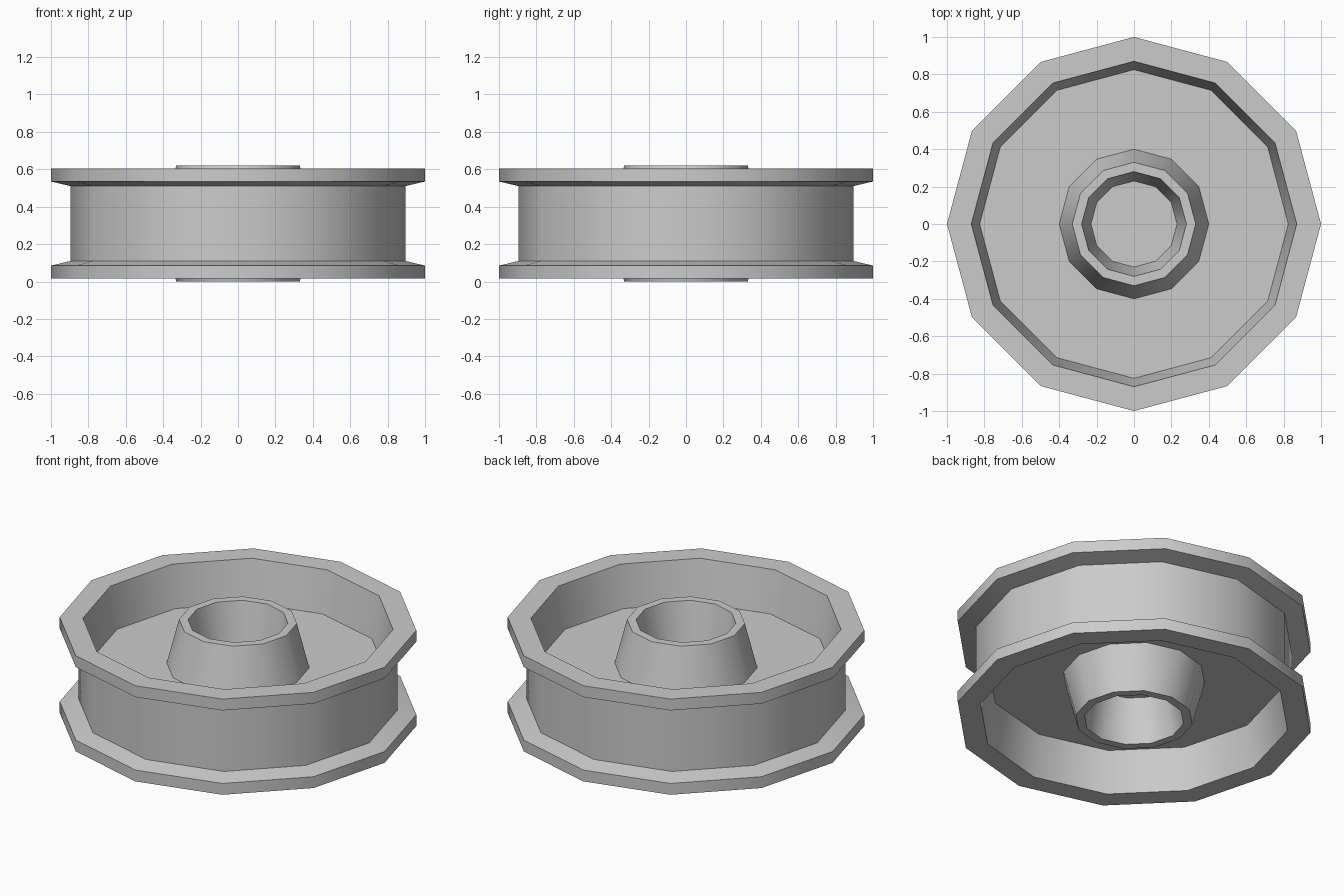
import bpy, bmesh, math

SIDES = 12
MID = 0.31  # height of the mirror plane

cube = bpy.data.objects.get("Cube")
if cube:
    bpy.data.objects.remove(cube, do_unlink=True)

grey = bpy.data.materials.new("plain_grey")
grey.use_nodes = True
colour = (0.6, 0.6, 0.6, 1)
grey.diffuse_color = colour
grey.node_tree.nodes["Principled BSDF"].inputs["Base Color"].default_value = colour


def lathe(name, profile):
    """Spin an (r, z) profile; a radius of 0 closes the end with a flat cap."""
    bm = bmesh.new()
    rings = []
    for r, z in profile:
        rings.append([bm.verts.new((r * math.cos(a), r * math.sin(a), z))
                      for a in (math.tau * i / SIDES for i in range(SIDES))])
    for low, high in zip(rings, rings[1:]):
        for i in range(SIDES):
            j = (i + 1) % SIDES
            bm.faces.new((low[i], low[j], high[j], high[i]))
    bm.faces.new(rings[-1])
    bm.faces.new(rings[0][::-1])
    bmesh.ops.recalc_face_normals(bm, faces=bm.faces)
    mesh = bpy.data.meshes.new(name)
    bm.to_mesh(mesh)
    bm.free()
    mesh.materials.append(grey)
    obj = bpy.data.objects.new(name, mesh)
    bpy.context.collection.objects.link(obj)
    bpy.ops.object.select_all(action="DESELECT")
    obj.select_set(True)
    bpy.context.view_layer.objects.active = obj
    bpy.ops.object.shade_smooth_by_angle(angle=math.radians(31))
    return obj


# Upper half, from the groove over the rim, across the web, up the hub, into the bore
upper = [
    (0.895, 0.51), (1.0, 0.535), (1.0, 0.605),  # drum edge and flange
    (0.87, 0.605), (0.825, 0.35),               # dished inner wall
    (0.40, 0.35), (0.33, 0.62),                 # web and hub cone
    (0.28, 0.62), (0.23, 0.35),                 # hub lip and bore
]
lower = [(r, 2 * MID - z) for r, z in reversed(upper)]
lathe("pulley_wheel", lower + upper)
